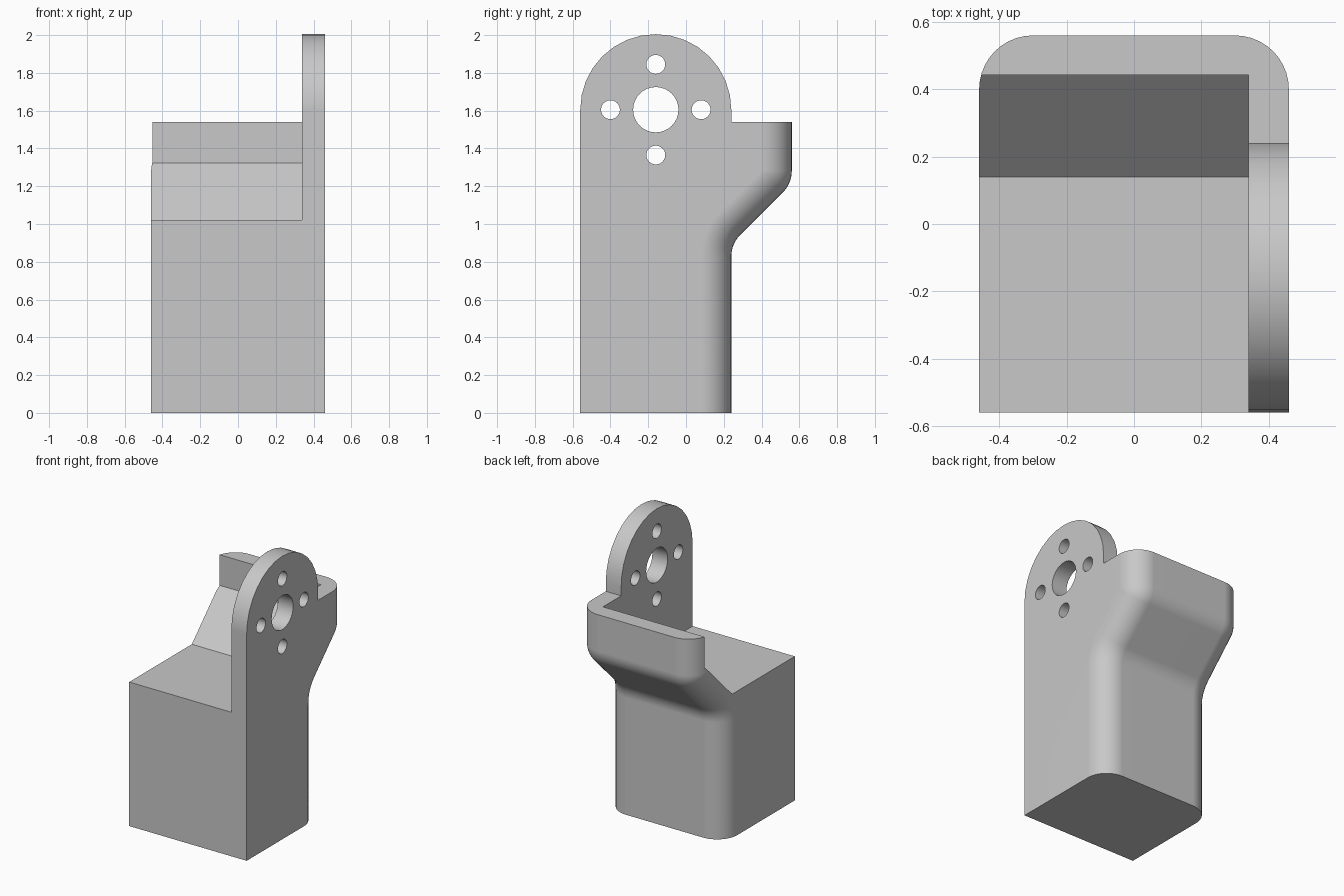
import bpy, bmesh
from math import sin, cos, pi, radians

if "Cube" in bpy.data.objects:
    bpy.data.objects.remove(bpy.data.objects["Cube"], do_unlink=True)

HALF_W, FRONT, FILLET = 0.46, -0.56, 0.16
EAR_Y, EAR_Z, EAR_R = -0.16, 1.605, 0.4

grey = bpy.data.materials.new("plain grey")
grey.use_nodes = True
grey.diffuse_color = (0.58, 0.58, 0.58, 1)
grey.node_tree.nodes["Principled BSDF"].inputs["Base Color"].default_value = (0.58, 0.58, 0.58, 1)


def finish(name, bm):
    bmesh.ops.remove_doubles(bm, verts=bm.verts, dist=1e-5)
    bmesh.ops.recalc_face_normals(bm, faces=bm.faces)
    mesh = bpy.data.meshes.new(name)
    bm.to_mesh(mesh)
    bm.free()
    mesh.materials.append(grey)
    obj = bpy.data.objects.new(name, mesh)
    bpy.context.collection.objects.link(obj)
    return obj


def side_prism(name, outline, x0, x1):
    """Extrude a (y, z) outline along x."""
    bm = bmesh.new()
    face = bm.faces.new([bm.verts.new((x0, y, z)) for y, z in outline])
    moved = bmesh.ops.extrude_face_region(bm, geom=[face])["geom"]
    verts = [v for v in moved if isinstance(v, bmesh.types.BMVert)]
    bmesh.ops.translate(bm, verts=verts, vec=(x1 - x0, 0, 0))
    return finish(name, bm)


def circle(y, z, r, n):
    return [(y + r * cos(2 * pi * i / n), z + r * sin(2 * pi * i / n)) for i in range(n)]


def cut(target, cutter):
    mod = target.modifiers.new("cut", "BOOLEAN")
    mod.operation, mod.solver, mod.object = "DIFFERENCE", "EXACT", cutter
    bpy.context.view_layer.objects.active = target
    bpy.ops.object.modifier_apply(modifier=mod.name)
    bpy.data.objects.remove(cutter, do_unlink=True)


# Back profile: (y, z, tilt of the outward normal), with two filleted bends
tilts = [radians(45) * i / 8 for i in range(9)]
profile = [(0.24, 0, 0)]
profile += [(0.40 - FILLET * cos(a), 0.829 + FILLET * sin(a), a) for a in tilts]
profile += [(0.40 + FILLET * cos(a), 1.281 - FILLET * sin(a), a) for a in reversed(tilts)]
profile += [(0.56, 2.05, 0)]

# Bracket block: rounded back corners swept along the profile
bm = bmesh.new()
turns = [pi / 2 * i / 10 for i in range(11)]
corner = [(HALF_W - FILLET * (1 - cos(t)), FILLET * (1 - sin(t))) for t in turns]
across = [(-x, d) for x, d in corner] + corner[::-1]
rows = [[bm.verts.new((x, y - d * cos(a), z + d * sin(a))) for x, d in across]
        for y, z, a in profile]
for low, high in zip(rows, rows[1:]):
    for i in range(len(across) - 1):
        bm.faces.new((low[i], low[i + 1], high[i + 1], high[i]))
fl, fr, tl, tr = [bm.verts.new((x, FRONT, z)) for z in (0, 2.05) for x in (-HALF_W, HALF_W)]
bm.faces.new((fl, fr, tr, tl))
bm.faces.new([fl] + rows[0] + [fr])
bm.faces.new([tl] + rows[-1] + [tr])
bm.faces.new([fl] + [r[0] for r in rows] + [tl])
bm.faces.new([fr] + [r[-1] for r in rows] + [tr])
bracket = finish("servo_bracket", bm)

# Open recess with a sloped floor, leaving the back wall and the side ear
recess = [(-0.8, 1.02), (0.14, 1.02), (0.443, 1.323), (0.443, 2.2), (-0.8, 2.2)]
cut(bracket, side_prism("recess_cutter", recess, -0.7, 0.34))

# Trim the back wall height and the rounded top of the ear
dome = [(EAR_Y + EAR_R * cos(pi * i / 16), EAR_Z + EAR_R * sin(pi * i / 16)) for i in range(17)]
trim = [(0.8, 1.54), (0.24, 1.54)] + dome + [(-0.8, EAR_Z), (-0.8, 2.2), (0.8, 2.2)]
cut(bracket, side_prism("top_cutter", trim, -0.7, 0.7))

# Shaft hole and four screw holes
cut(bracket, side_prism("shaft_hole", circle(EAR_Y, EAR_Z, 0.12, 32), 0.2, 0.6))
for y, z in circle(EAR_Y, EAR_Z, 0.24, 4):
    cut(bracket, side_prism("screw_hole", circle(y, z, 0.05, 24), 0.2, 0.6))

# Smooth fillets, crisp edges
bpy.ops.object.select_all(action="DESELECT")
bracket.select_set(True)
bpy.context.view_layer.objects.active = bracket
bpy.ops.object.shade_smooth_by_angle(angle=radians(30))
weighted = bracket.modifiers.new("even_shading", "WEIGHTED_NORMAL")
weighted.keep_sharp = True
